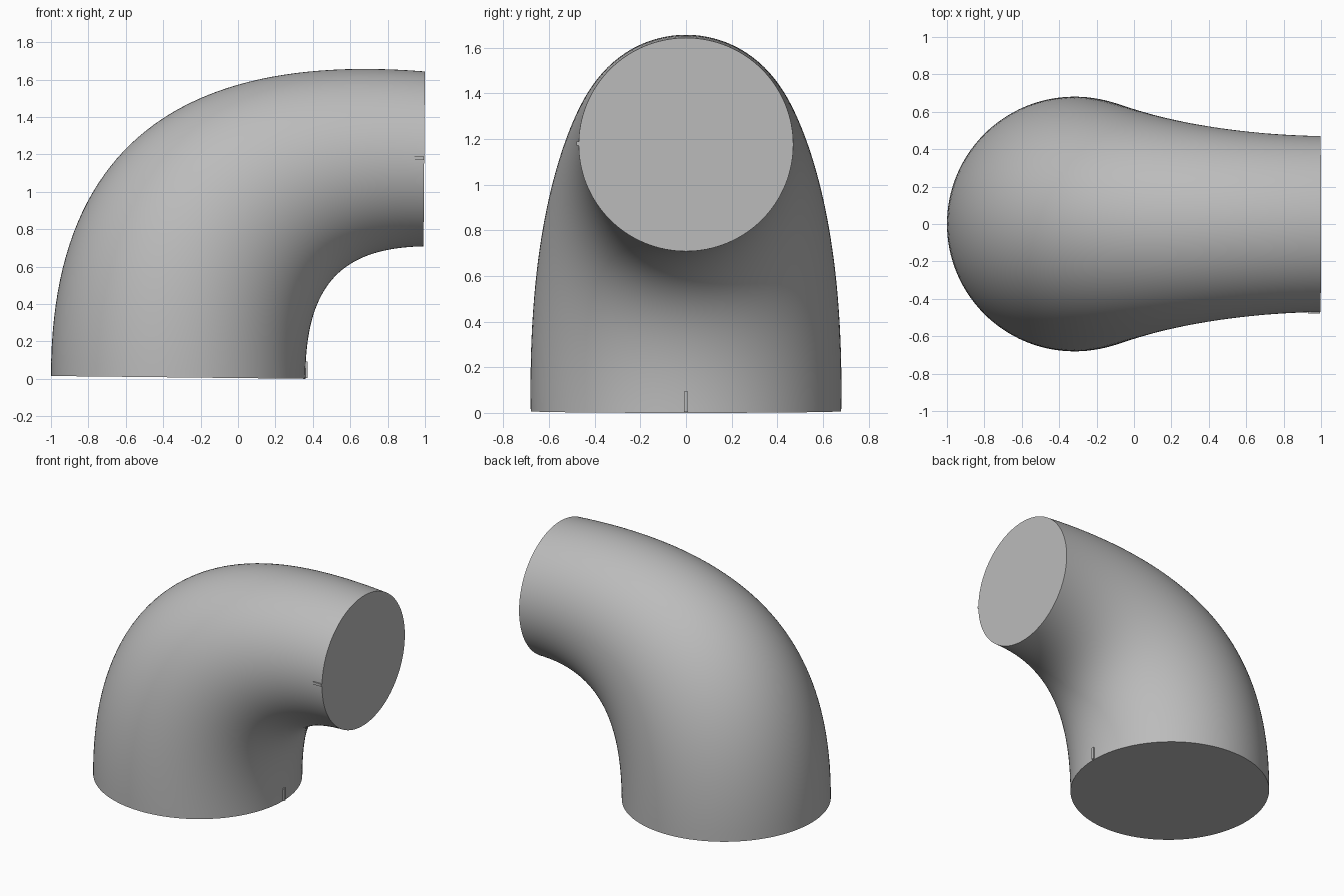
import bpy, bmesh, math
from mathutils import Vector

cube = bpy.data.objects.get("Cube")
if cube:
    bpy.data.objects.remove(cube, do_unlink=True)

RINGS, SIDES = 48, 128

# Material
grey = bpy.data.materials.new("plain grey")
grey.use_nodes = True
colour = (0.5, 0.5, 0.5, 1)
grey.diffuse_color = colour
grey.node_tree.nodes["Principled BSDF"].inputs["Base Color"].default_value = colour


def bezier(points, t):
    a, b, c, d = (Vector((x, 0, z)) for x, z in points)
    s = 1 - t
    return a * s**3 + b * 3 * s * s * t + c * 3 * s * t * t + d * t**3


def add_object(name, bm):
    bmesh.ops.recalc_face_normals(bm, faces=bm.faces)
    mesh = bpy.data.meshes.new(name)
    bm.to_mesh(mesh)
    bm.free()
    mesh.materials.append(grey)
    obj = bpy.data.objects.new(name, mesh)
    bpy.context.collection.objects.link(obj)
    return obj


# Reducing elbow: rings span the outer and inner bend curves
outer = [(-1, 0.015), (-1, 1.33), (-0.2, 1.74), (1, 1.643)]
inner = [(0.36, 0), (0.36, 0.5), (0.55, 0.70), (0.992, 0.708)]
bm = bmesh.new()
rings = []
for i in range(RINGS + 1):
    t = i / RINGS
    p, q = bezier(outer, t), bezier(inner, t)
    centre, radius = (p + q) / 2, (p - q) / 2
    smooth = t * t * (3 - 2 * t)
    width = Vector((0, 0.68 - 0.21 * smooth + 0.015 * math.sin(math.pi * t), 0))
    angles = [2 * math.pi * k / SIDES for k in range(SIDES)]
    rings.append([bm.verts.new(centre + radius * math.cos(a) + width * math.sin(a))
                  for a in angles])
for lower, upper in zip(rings, rings[1:]):
    for k in range(SIDES):
        n = (k + 1) % SIDES
        bm.faces.new((lower[k], lower[n], upper[n], upper[k]))
bm.faces.new(rings[0])
bm.faces.new(rings[-1])
elbow = add_object("elbow_body", bm)
bpy.context.view_layer.objects.active = elbow
elbow.select_set(True)
bpy.ops.object.shade_smooth_by_angle(angle=math.radians(40))


# Small alignment ticks at the two openings
def tick(name, location, size):
    bm = bmesh.new()
    bmesh.ops.create_cube(bm, size=1)
    bmesh.ops.scale(bm, vec=size, verts=bm.verts)
    bmesh.ops.translate(bm, vec=location, verts=bm.verts)
    add_object(name, bm)


tick("base_tick", (0.363, 0, 0.048), (0.016, 0.018, 0.09))
tick("outlet_tick", (0.963, -0.471, 1.18), (0.064, 0.016, 0.018))
